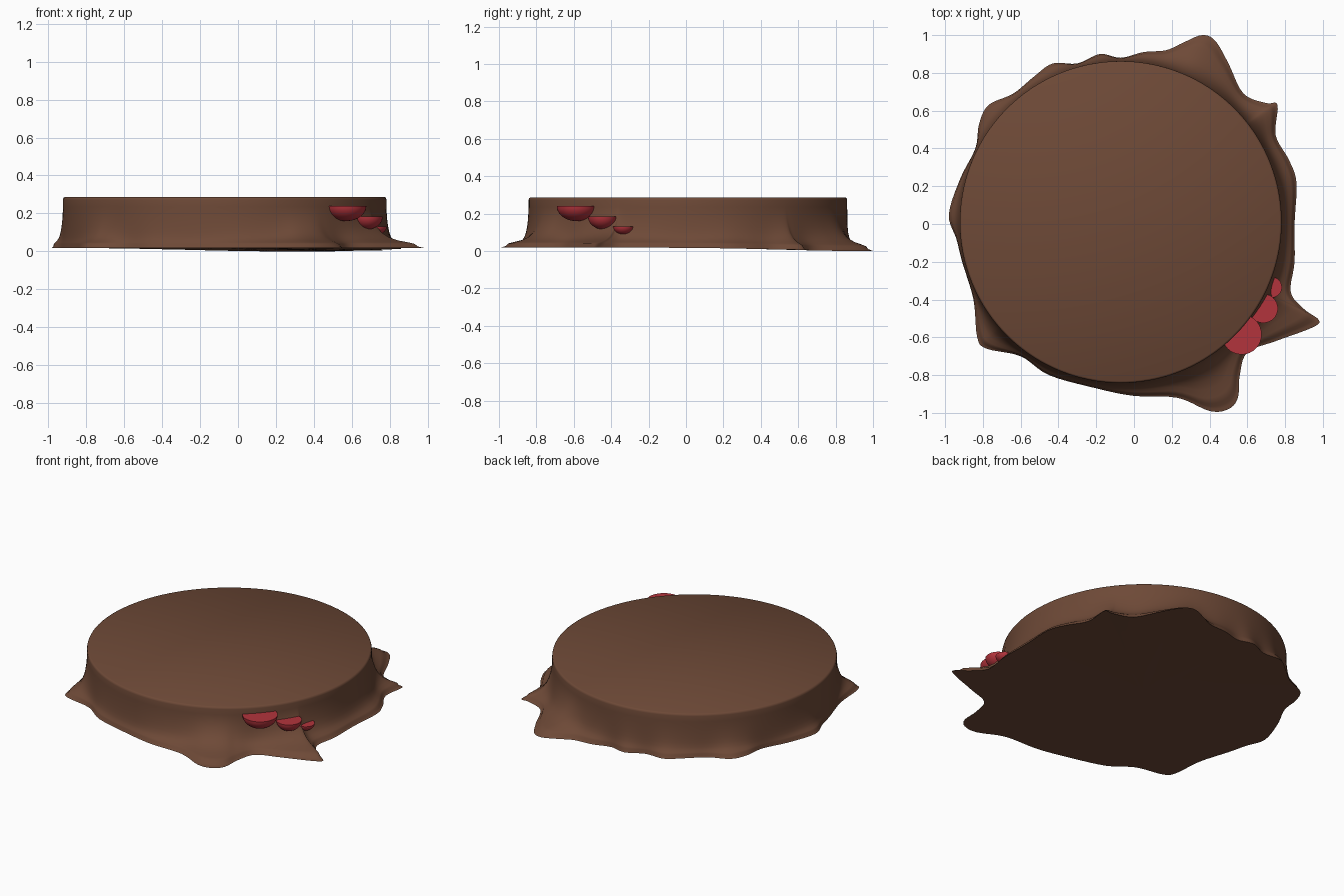
import bpy, bmesh, math
from mathutils import Vector

if "Cube" in bpy.data.objects:
    bpy.data.objects.remove(bpy.data.objects["Cube"])


def material(name, rgb):
    m = bpy.data.materials.new(name)
    m.diffuse_color = (*rgb, 1)
    m.use_nodes = True
    m.node_tree.nodes["Principled BSDF"].inputs["Base Color"].default_value = m.diffuse_color
    return m


bark = material("bark_brown", (0.155, 0.067, 0.038))
red = material("fungus_red", (0.45, 0.034, 0.045))


def finish(bm, name, mat, angle):
    bmesh.ops.recalc_face_normals(bm, faces=bm.faces[:])
    me = bpy.data.meshes.new(name)
    bm.to_mesh(me)
    bm.free()
    ob = bpy.data.objects.new(name, me)
    bpy.context.collection.objects.link(ob)
    me.materials.append(mat)
    bpy.ops.object.select_all(action='DESELECT')
    ob.select_set(True)
    bpy.context.view_layer.objects.active = ob
    bpy.ops.object.shade_smooth_by_angle(angle=math.radians(angle))
    return ob


def loft(bm, rings):
    rows = [[bm.verts.new(p) for p in r] for r in rings]
    n = len(rows[0])
    for a, b in zip(rows, rows[1:]):
        for i in range(n):
            bm.faces.new((a[i], a[(i + 1) % n], b[(i + 1) % n], b[i]))
    return rows


# Ragged root outline on the ground, counter-clockwise
ROOTS = [(.85, 0), (.86, .22), (.82, .34), (.75, .47), (.76, .63), (.70, .64), (.58, .69),
         (.50, .85), (.43, .97), (.36, 1.0), (.26, .96), (.17, .92), (.05, .91), (-.07, .88),
         (-.18, .90), (-.30, .85), (-.43, .85), (-.53, .78), (-.64, .69), (-.77, .63),
         (-.82, .53), (-.84, .40), (-.92, .24), (-.98, .05), (-.94, -.08), (-.91, -.20),
         (-.85, -.40), (-.83, -.60), (-.78, -.66), (-.60, -.70), (-.45, -.80), (-.20, -.87),
         (0, -.91), (.23, -.92), (.40, -.99), (.50, -.98), (.55, -.92), (.56, -.80),
         (.60, -.68), (.75, -.62), (.94, -.55), (.98, -.51), (.90, -.45), (.83, -.36),
         (.85, -.20)]


def smooth_closed(pts, steps):
    p = [Vector(q) for q in pts]
    n, out = len(p), []
    for i in range(n):
        a, b, c, d = (p[(i + k) % n] for k in (-1, 0, 1, 2))
        for s in range(steps):
            t = s / steps
            out.append(0.5 * (2 * b + (c - a) * t + (2 * a - 5 * b + 4 * c - d) * t * t
                              + (3 * b - a - 3 * c + d) * t ** 3))
    return out


# Stump: round cut top blending down into the flared roots
CENTRE, RADIUS = Vector((-.07, .01)), .852
outline = smooth_closed(ROOTS, 5)
PROFILE = [(.272, 0), (.235, 0), (.20, .02), (.165, .06), (.13, .13), (.10, .22), (.075, .35),
           (.058, .52), (.048, .70), (.040, .82), (.026, .88), (.022, .94), (.018, 1)]


def ring(z, t, scale=1.0):
    pts = []
    for p in outline:
        d = (p - CENTRE).normalized()
        q = (CENTRE + d * RADIUS * scale).lerp(p, t)
        # the ground edge sags towards the back root
        sag = .018 * max(0, d.dot(Vector((.4, .92)))) ** 3 * t
        pts.append((q.x, q.y, z - sag))
    return pts


bm = bmesh.new()
rows = loft(bm, [ring(.287, 0, .988), ring(.282, 0, .997)] + [ring(z, t) for z, t in PROFILE])
bm.faces.new(rows[0])
under = bm.verts.new((CENTRE.x, CENTRE.y, .02))
last = rows[-1]
for i in range(len(last)):
    bm.faces.new((last[i], under, last[(i + 1) % len(last)]))
finish(bm, "stump", bark, 50)

# Shelf fungi: flat-topped bowls stepping down the side
for i, (x, y, z, r, depth) in enumerate([(.57, -.585, .240, .106, .080),
                                         (.685, -.447, .184, .077, .067),
                                         (.728, -.335, .131, .055, .043)]):
    bm = bmesh.new()
    rings = []
    for k in range(10):
        a = k / 10 * math.pi / 2
        rings.append([(x + r * math.cos(a) * math.cos(u), y + r * math.cos(a) * math.sin(u),
                       z - depth * math.sin(a))
                      for u in (math.tau * j / 32 for j in range(32))])
    rows = loft(bm, rings)
    bm.faces.new(rows[0])
    bm.faces.new(rows[-1])
    finish(bm, "shelf_fungus_%d" % (i + 1), red, 40)
